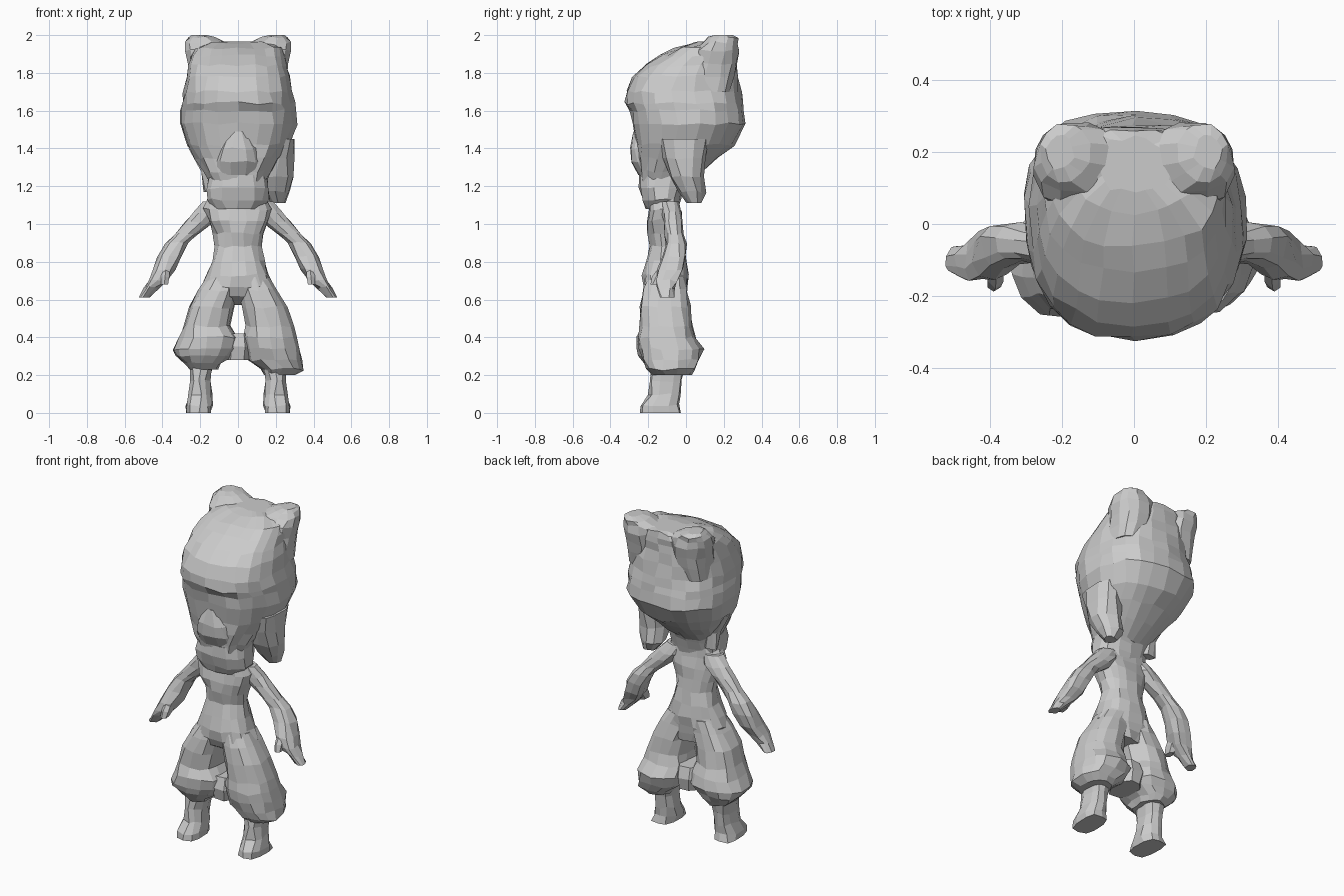
import bpy
import bmesh
import math
import random
from mathutils import Vector

random.seed(4)
cube = bpy.data.objects.get("Cube")
if cube:
    bpy.data.objects.remove(cube)

# One plain clay colour for the whole figure
clay = bpy.data.materials.new("clay_grey")
clay.use_nodes = True
colour = (0.6, 0.6, 0.6, 1)
clay.diffuse_color = colour
clay.node_tree.nodes["Principled BSDF"].inputs["Base Color"].default_value = colour
clay.node_tree.nodes["Principled BSDF"].inputs["Roughness"].default_value = 0.8


def rounded(angle, power):
    """Point of a unit superellipse."""
    c, s = math.cos(angle), math.sin(angle)
    e = 2 / power
    return (math.copysign(abs(c) ** e, c), math.copysign(abs(s) ** e, s))


def loft(name, rows, sides=14, power=2.4, rough=0.008, mirror=False):
    """Skin level rings, each given in hundredths as z, x from/to, y from/to."""
    bm = bmesh.new()
    rings = []
    for row in rows:
        z, x_from, x_to, y_from, y_to = (value / 100 for value in row)
        centre = Vector(((x_from + x_to) / 2, (y_from + y_to) / 2, z))
        ring = []
        for i in range(sides):
            u, v = rounded(math.tau * (i + 0.5) / sides, power)
            offset = Vector((u * (x_to - x_from) / 2, v * (y_to - y_from) / 2, 0))
            wobble = Vector([random.uniform(-rough, rough) for _ in range(3)])
            wobble.z *= 0 if row is rows[0] or row is rows[-1] else 1
            ring.append(bm.verts.new(centre + offset + wobble))
        rings.append(ring)
    for lower, upper in zip(rings, rings[1:]):
        for i in range(sides):
            j = (i + 1) % sides
            bm.faces.new((lower[i], lower[j], upper[j], upper[i]))
    bm.faces.new(rings[0])
    bm.faces.new(rings[-1])
    bmesh.ops.recalc_face_normals(bm, faces=bm.faces)
    finish(name, bm)
    if mirror:
        bmesh.ops.scale(bm, vec=(-1, 1, 1), verts=bm.verts)
        bmesh.ops.reverse_faces(bm, faces=bm.faces)
        finish(name.replace("left", "right"), bm)
    bm.free()


def finish(name, bm):
    mesh = bpy.data.meshes.new(name)
    bm.to_mesh(mesh)
    mesh.materials.append(clay)
    bpy.context.collection.objects.link(bpy.data.objects.new(name, mesh))


def even(rows):
    """Expand z, half width, y from/to into symmetric rows."""
    return [(z, -half, half, front, back) for z, half, front, back in rows]


# Head with an overhanging brow and a crown that rises towards the back
loft("head", even([
    (120, 14, -24, -1), (128, 18, -25.5, 8), (135, 22.5, -26.5, 17),
    (142, 27, -27, 25), (153, 31, -28.5, 32), (160, 30.5, -29.5, 31),
    (164, 30, -32, 30), (170, 29, -32, 29), (178, 27.5, -28, 28),
    (184, 26, -22, 27), (189, 25, -13, 27), (193, 23, -6, 27),
    (196, 17, 3, 26), (196.5, 10, 9, 24)]), sides=22)

# Ears that grow out of the rear corners of the crown
loft("left_ear", [
    (170, 10, 26, 2, 24), (178, 6, 26.5, 2, 26), (185, 5, 26.5, 3, 27),
    (192, 4, 28, 5, 28), (196, 6, 28, 9, 28), (198.5, 12, 26.5, 12, 27.5),
    (200, 17, 24, 15, 25)], sides=12, mirror=True)

# Face details
loft("muzzle", even([
    (126, 13, -25, -8), (133, 13, -29, -8), (140, 11, -30, -8),
    (149, 5, -28, -8)]), sides=12)
loft("chin_collar", even([
    (108, 13, -21, -4), (113, 16.5, -23, -3), (119, 17, -25, -1),
    (126, 16, -25, 2)]))

# Hair locks beside the face
loft("left_lock", [
    (111, 17, 24.5, 1, 8), (117, 13, 27, -4, 10), (125, 12, 29, -9, 9),
    (135, 13, 29.5, -12, 10), (145, 16, 29.5, -14, 12)], sides=10)
loft("right_lock", [
    (117, -18, -10, -8, -2), (128, -19, -11, -8, -2),
    (140, -26, -14, -8, 0)], sides=8)

# Slim torso widening to the shoulders and hips
loft("torso", even([
    (57, 9, -13, -1), (62, 17, -20, 0), (67, 19, -23, 1), (73, 16.5, -23, 1),
    (80, 14, -21, 0), (88, 12, -19, -1), (95, 13, -20, -2),
    (102, 16, -21, -2), (108, 18.5, -20, -3), (115, 15, -19, -4)]), sides=16)

# Baggy trousers with gathered cuffs
loft("right_trouser_leg", [
    (23, -25, -11, -19, 1), (26, -29, -9, -22, 3), (30, -33, -3, -25, 5),
    (34, -35, 0, -26, 6), (40, -31, 0, -26, 5), (46, -29, -4, -24, 3),
    (56, -26, -2, -24, 2), (65, -20.5, 0, -23, 1), (72, -16, 0, -21, 0)])
loft("left_trouser_leg", [
    (20, 14, 30, -18, 3), (23, 12, 34.5, -21, 5), (28, 5, 34, -23, 7),
    (34, 3, 33, -25, 9), (40, 3, 31, -25, 5), (46, 4, 30, -24, 3),
    (56, 2, 26, -24, 2), (65, 0, 20.5, -23, 1), (72, 0, 16, -21, 0)])
loft("trouser_bridge", even([
    (28, 7, -18, 2), (35, 9, -20, 4), (42, 7, -18, 2)]), sides=8)

# Ankles and blunt feet
loft("left_foot", [
    (0, 14, 28, -25, -2), (4, 13.5, 27.5, -24, -3), (10, 14, 26, -20, -3),
    (17, 15, 25, -19, -2), (27, 13, 26, -19, 0)], sides=10, mirror=True)

# Arms hanging from the shoulders, tapering to the hands
loft("left_arm", [
    (61, 47.5, 52, -14, -6), (66, 42, 50, -15, -6), (70, 37, 47.5, -16, -4),
    (76, 33, 45, -15, -1), (83, 30, 42.5, -13, 0), (90, 26, 38, -11, 0),
    (95, 21, 33.5, -11, -1), (101, 13, 28, -12, -2), (106, 9, 23, -13, -2),
    (112, 7, 18, -13, -4)], sides=10, mirror=True)
loft("left_thumb", [
    (68, 37, 41, -19, -12), (72, 36, 41, -18, -8), (76, 36, 41, -15, -8)],
    sides=6, rough=0.002, mirror=True)
